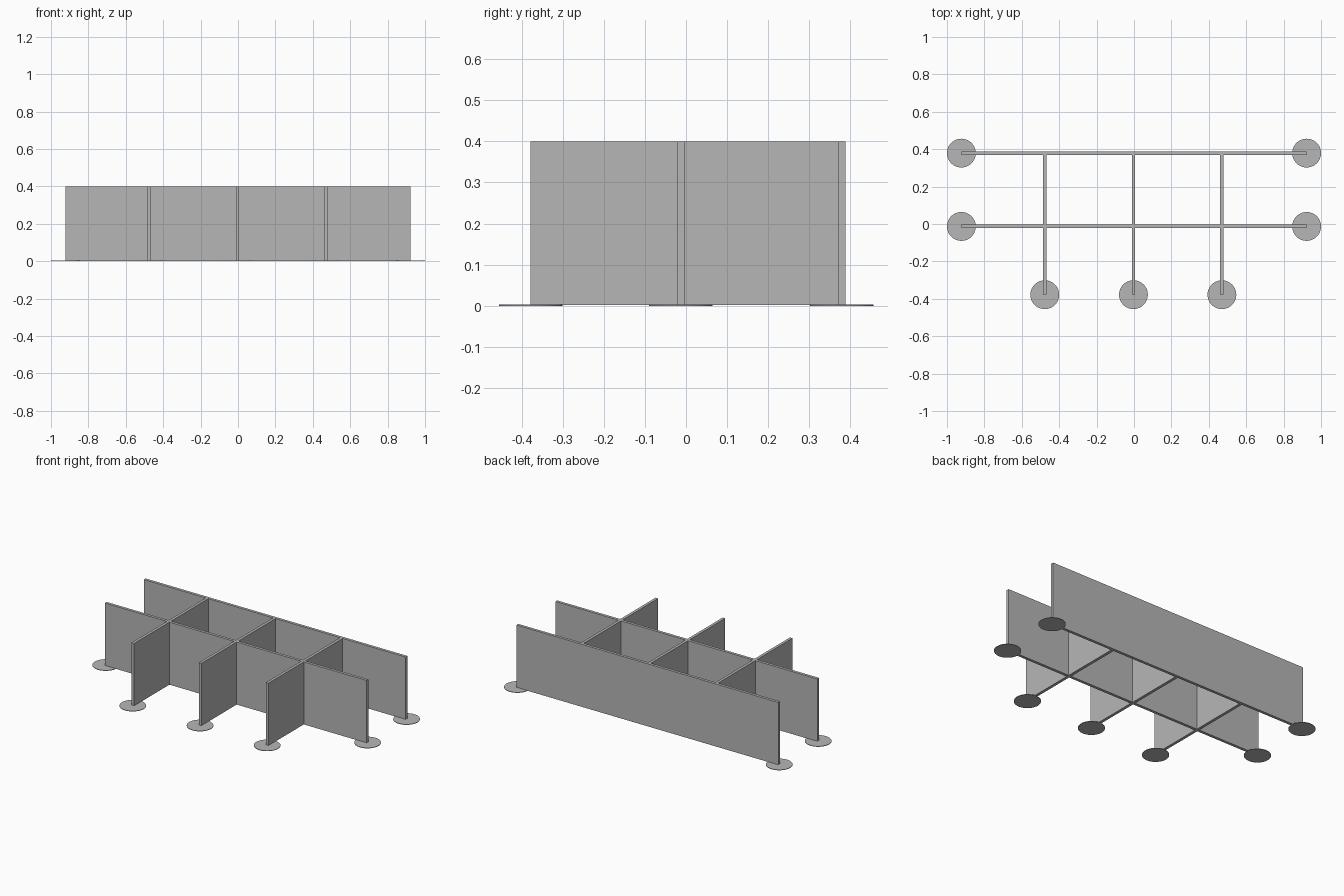
import bpy

cube = bpy.data.objects.get("Cube")
if cube:
    bpy.data.objects.remove(cube, do_unlink=True)

# Single grey finish
grey = bpy.data.materials.new("plain_grey")
grey.use_nodes = True
color = (0.47, 0.47, 0.47, 1)
grey.diffuse_color = color
grey.node_tree.nodes["Principled BSDF"].inputs["Base Color"].default_value = color

THICK = 0.018
TOP = 0.4
FOOT_RADIUS = 0.077
FOOT_HEIGHT = 0.003
HALF_LENGTH = 0.923
BACK_Y, MIDDLE_Y, FRONT_Y = 0.379, -0.013, -0.378


def panel(name, x0, x1, y0, y1):
    """Upright board filling the given footprint."""
    bottom = FOOT_HEIGHT / 2
    bpy.ops.mesh.primitive_cube_add(
        size=1, location=((x0 + x1) / 2, (y0 + y1) / 2, (bottom + TOP) / 2))
    obj = bpy.context.object
    obj.name = name
    obj.scale = (x1 - x0, y1 - y0, TOP - bottom)
    bpy.ops.object.transform_apply(location=False, rotation=False, scale=True)
    obj.data.materials.append(grey)


def foot(name, x, y):
    """Thin round pad under the free end of a panel."""
    bpy.ops.mesh.primitive_cylinder_add(
        vertices=48, radius=FOOT_RADIUS, depth=FOOT_HEIGHT,
        location=(x, y, FOOT_HEIGHT / 2))
    obj = bpy.context.object
    obj.name = name
    obj.data.materials.append(grey)
    bpy.ops.object.shade_smooth_by_angle()


# Long panels with a foot at each end
for name, y in (("back", BACK_Y), ("middle", MIDDLE_Y)):
    panel(name + "_long_panel", -HALF_LENGTH, HALF_LENGTH, y - THICK / 2, y + THICK / 2)
    for side, sign in (("left", 1), ("right", -1)):
        foot(f"{name}_{side}_foot", sign * HALF_LENGTH, y)

# Cross dividers, each with a foot at its front end
for name, x in (("right", -0.477), ("centre", -0.003), ("left", 0.47)):
    panel(name + "_divider", x - THICK / 2, x + THICK / 2, FRONT_Y, BACK_Y - THICK / 2)
    foot(name + "_divider_foot", x, FRONT_Y)
